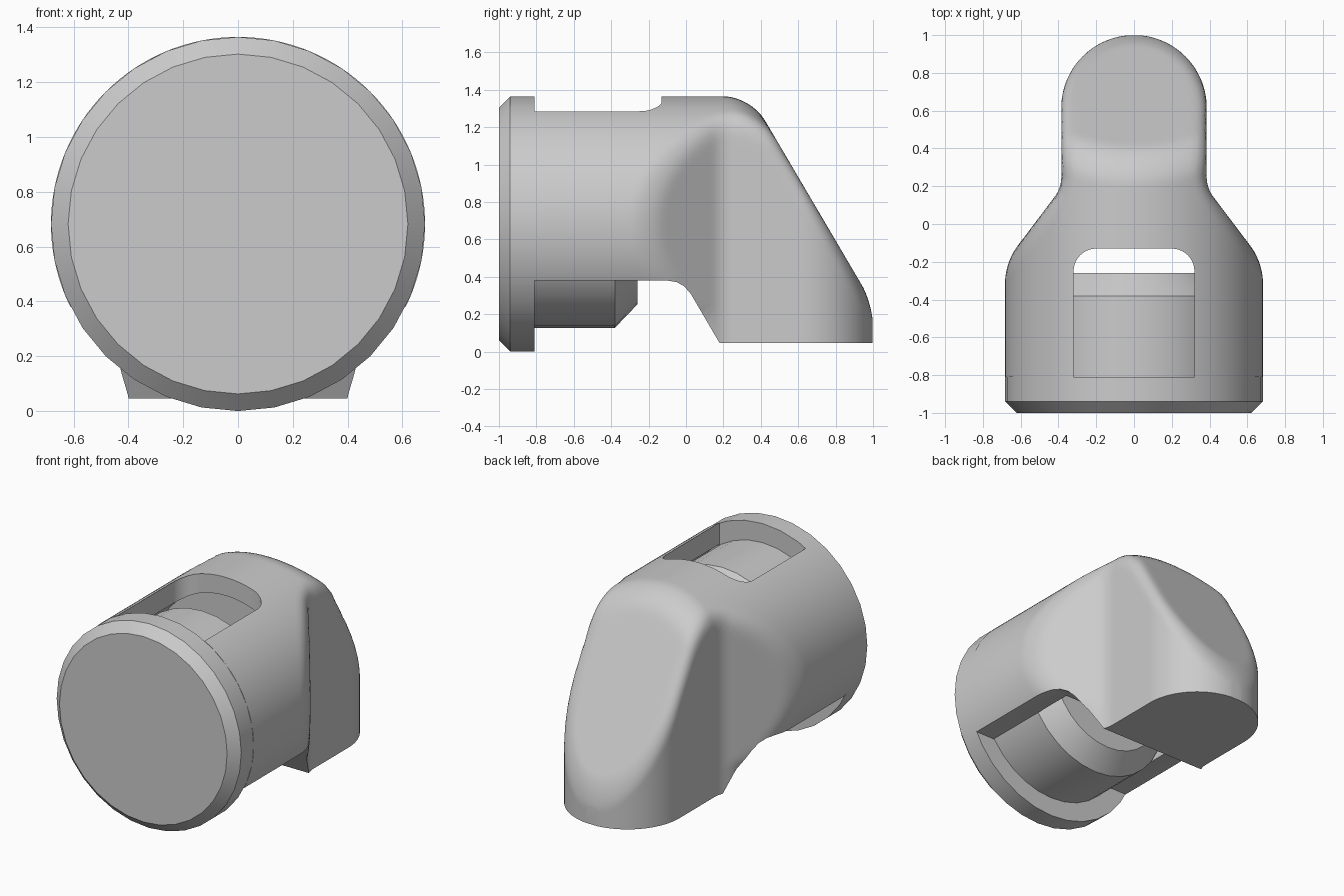
import bpy, bmesh, math
from math import hypot, sin, cos, pi

if "Cube" in bpy.data.objects:
    bpy.data.objects.remove(bpy.data.objects["Cube"], do_unlink=True)

R = 0.6825          # barrel radius, also the height of its axis
grey = bpy.data.materials.new("plain_grey")
grey.use_nodes = True
grey.diffuse_color = (0.6, 0.6, 0.6, 1)
grey.node_tree.nodes["Principled BSDF"].inputs["Base Color"].default_value = (0.6, 0.6, 0.6, 1)


def skin(name, rings):
    """Closed mesh through a row of equal rings, capped at both ends."""
    bm = bmesh.new()
    loops = [[bm.verts.new(p) for p in ring] for ring in rings]
    n = len(loops[0])
    for a, b in zip(loops, loops[1:]):
        for i in range(n):
            j = (i + 1) % n
            bm.faces.new((a[i], a[j], b[j], b[i]))
    bm.faces.new(loops[0])
    bm.faces.new(loops[-1])
    bmesh.ops.recalc_face_normals(bm, faces=bm.faces)
    mesh = bpy.data.meshes.new(name)
    bm.to_mesh(mesh)
    bm.free()
    mesh.materials.append(grey)
    obj = bpy.data.objects.new(name, mesh)
    bpy.context.collection.objects.link(obj)
    return obj


def lathe(name, profile, sides):
    """Turn (y, radius) points round the barrel axis."""
    angles = [2 * pi * i / sides for i in range(sides)]
    return skin(name, [[(r * cos(a), y, R + r * sin(a)) for a in angles] for y, r in profile])


def activate(obj):
    bpy.ops.object.select_all(action='DESELECT')
    obj.select_set(True)
    bpy.context.view_layer.objects.active = obj


def cut(obj, cutter):
    cutter.hide_render = True
    mod = obj.modifiers.new("cut", 'BOOLEAN')
    mod.operation = 'DIFFERENCE'
    mod.solver = 'EXACT'
    mod.object = cutter
    activate(obj)
    bpy.ops.object.modifier_apply(modifier=mod.name)
    bpy.data.objects.remove(cutter, do_unlink=True)


def smooth(obj):
    activate(obj)
    bpy.ops.object.shade_smooth_by_angle(angle=math.radians(30))


# Outer form of the housing: barrel, tapered cheeks, round back and sloping top
def round_max(a, b, r):
    return min(-r, max(a, b)) + hypot(max(r + a, 0), max(r + b, 0))


def form(x, y, z):
    x = abs(x)
    barrel = hypot(x, z - R) - R
    barrel = min(barrel, max(x - 0.457, z - 0.3))
    slope = (y - 0.42) * 0.862 + (z - 1.24) * 0.507
    taper = (x - 0.385 + (y - 0.19) * 0.756) / 1.254
    back = hypot(x, max(y - 0.615, 0)) - 0.385
    plan = -round_max(-taper, -back, 0.03)
    shape = round_max(round_max(barrel, slope, 0.125), plan, 0.06)
    return max(shape, -0.3 - z)


def section(y, count=128):
    zc = R - R * max(0, y - 0.2) / 0.8
    ring = []
    for i in range(count):
        dx, dz = cos(2 * pi * i / count), sin(2 * pi * i / count)
        lo, hi = 0.0, 1.5
        for _ in range(24):
            mid = (lo + hi) / 2
            if form(dx * mid, y, zc + dz * mid) < 0:
                lo = mid
            else:
                hi = mid
        ring.append((dx * lo, y, zc + dz * lo))
    return ring


stations = [-0.81] + [-0.3 + 1.298 * sin(pi / 2 * i / 80) for i in range(81)]
housing = skin("housing", [section(y) for y in stations])

# Underside: open below the barrel, flat under the foot
under = [(-1, 0.38), (-0.1, 0.38), (-0.05, 0.372), (-0.01, 0.35), (0.025, 0.31),
         (0.18, 0.045), (1.2, 0.045), (1.2, -0.8), (-1, -0.8)]
cut(housing, skin("underside_cutter", [[(x, y, z) for y, z in under] for x in (-1, 1)]))

# Bore for the plug
cut(housing, lathe("bore_cutter", [(-0.9, 0.56), (-0.1, 0.56)], 64))

# Top window with two rounded corners
corner = [pi / 2 * i / 10 for i in range(11)]
half = [(0.2 + 0.12 * cos(a), -0.25 + 0.12 * sin(a)) for a in corner]
window = [(0.32, -0.9)] + half + [(-x, y) for x, y in reversed(half)] + [(-0.32, -0.9)]
cut(housing, skin("window_cutter", [[(x, y, z) for x, y in window] for z in (0.75, 1.6)]))
smooth(housing)

# End cap with chamfered rim, carrying the plug
cap = lathe("end_cap", [(-1, 0.62), (-0.94, R), (-0.81, R), (-0.81, 0.555),
                        (-0.38, 0.555), (-0.26, 0.43)], 32)
smooth(cap)
